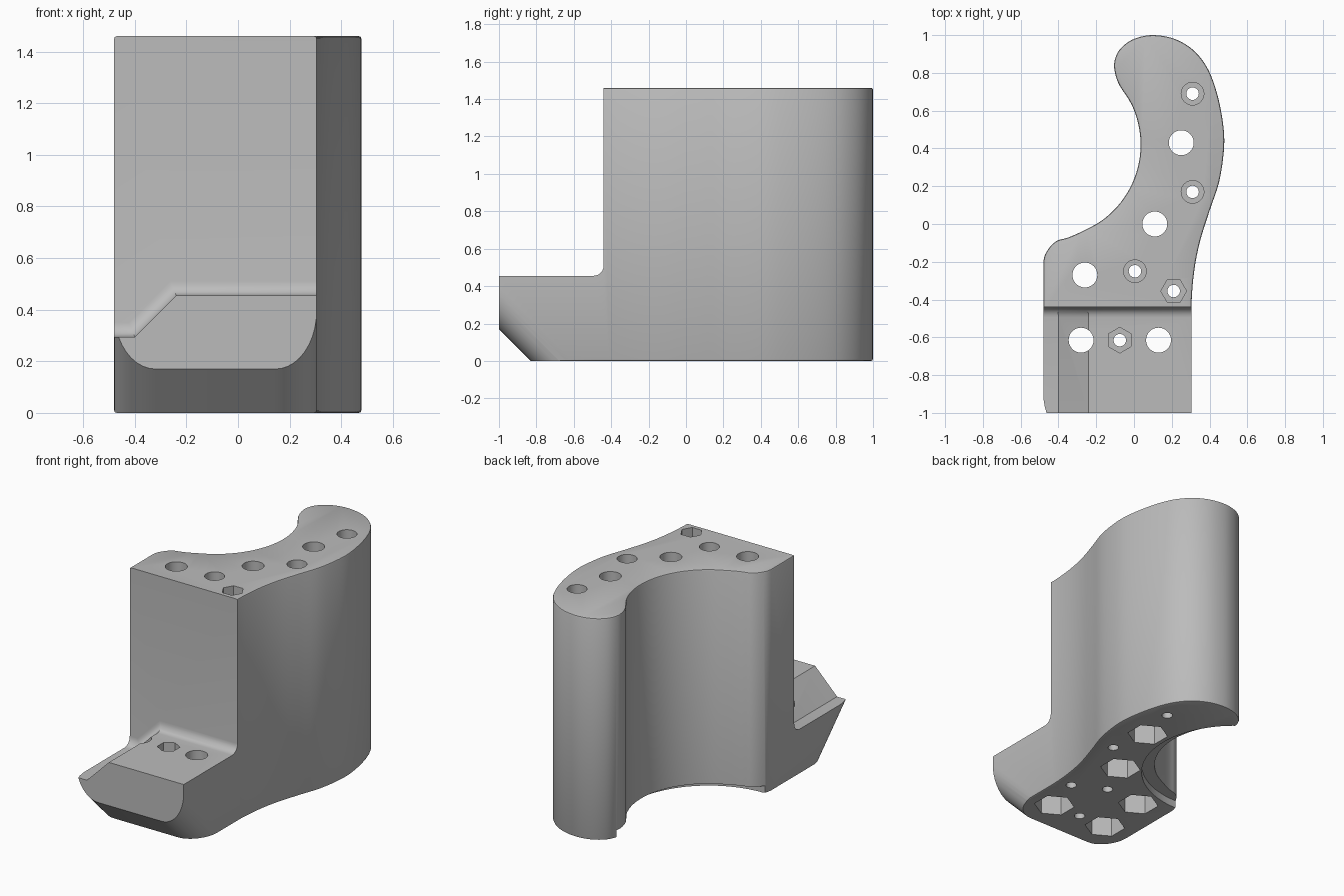
import bpy, bmesh, math
from mathutils import Vector

if "Cube" in bpy.data.objects:
    bpy.data.objects.remove(bpy.data.objects["Cube"], do_unlink=True)

grey = bpy.data.materials.new("plain grey")
grey.use_nodes = True
grey.diffuse_color = (0.5, 0.5, 0.5, 1)
grey.node_tree.nodes["Principled BSDF"].inputs["Base Color"].default_value = (0.5, 0.5, 0.5, 1)

X, Y, Z = Vector((1, 0, 0)), Vector((0, 1, 0)), Vector((0, 0, 1))
LEFT, RIGHT, FRONT, WALL, TOP = -0.48, 0.305, -1.0, -0.44, 1.46


def prism(name, pts, origin, u, v, sweep, pick=None, bevel=0.0, segments=2):
    """Sweep a flat outline; optionally round the edges chosen by pick."""
    bm = bmesh.new()
    face = bm.faces.new([bm.verts.new(origin + u * a + v * b) for a, b in pts])
    ext = bmesh.ops.extrude_face_region(bm, geom=[face])
    bmesh.ops.translate(bm, vec=sweep, verts=[g for g in ext["geom"] if isinstance(g, bmesh.types.BMVert)])
    bmesh.ops.recalc_face_normals(bm, faces=bm.faces)
    if pick:
        edges = [e for e in bm.edges if pick(e.verts[0].co, e.verts[1].co)]
        bmesh.ops.bevel(bm, geom=edges, offset=bevel, segments=segments, profile=0.5, affect='EDGES')
    mesh = bpy.data.meshes.new(name)
    bm.to_mesh(mesh)
    bm.free()
    mesh.materials.append(grey)
    ob = bpy.data.objects.new(name, mesh)
    bpy.context.collection.objects.link(ob)
    return ob


def arc(cx, cy, r, start, end, n):
    return [(cx + r * math.cos(math.radians(start + (end - start) * i / n)),
             cy + r * math.sin(math.radians(start + (end - start) * i / n))) for i in range(n + 1)]


def smooth(points, steps=4):
    """Catmull-Rom curve through the inner points."""
    out = []
    for i in range(1, len(points) - 2):
        a, b, c, d = (Vector(p) for p in points[i - 1:i + 3])
        for k in range(steps):
            t = k / steps
            out.append(tuple(0.5 * (2 * b + (c - a) * t + (2 * a - 5 * b + 4 * c - d) * t ** 2
                                    + (3 * b - a - 3 * c + d) * t ** 3)))
    return out + [points[-2]]


def cut(tool):
    mod = body.modifiers.new("cut", 'BOOLEAN')
    mod.operation, mod.solver, mod.object = 'DIFFERENCE', 'EXACT', tool
    bpy.context.view_layer.objects.active = body
    bpy.ops.object.modifier_apply(modifier=mod.name)
    bpy.data.objects.remove(tool, do_unlink=True)


def drill(x, y, r, z0, z1, sides=32, turn=0):
    cut(prism("drill", arc(x, y, r, turn, turn + 360, sides)[:-1], Z * z0, X, Y, Z * (z1 - z0)))


# Curved block: hollow inner side, rounded tip and bulging outer side
hollow = (-0.46, 0.42)
curve = [(LEFT, -0.35), (LEFT, -0.2), (-0.455, -0.135), (-0.41, -0.09), (-0.35, -0.072)]
curve += arc(*hollow, 0.495, -68, 39, 8)
curve += [(-0.098, 0.79), (-0.105, 0.85), (-0.085, 0.91), (-0.04, 0.957), (0.02, 0.987), (0.1, 1.0),
          (0.2, 0.985), (0.29, 0.94), (0.36, 0.87), (0.41, 0.78), (0.45, 0.65), (0.475, 0.5),
          (0.475, 0.38), (0.45, 0.22), (0.4, 0.07), (0.35, -0.09), (0.32, -0.24), (RIGHT, -0.41),
          (RIGHT, -0.6)]
outline = [(RIGHT, FRONT), (LEFT, FRONT)] + smooth(curve)
body = prism("curved_block", outline, Vector(), X, Y, Z * TOP,
             lambda a, b: abs(a.z - b.z) < 1e-5, 0.01)

# Front step with a sloped left side and a rounded foot at the wall
step = [(-0.8, 0.295), (-0.4, 0.295), (-0.24, 0.455), (0.8, 0.455), (0.8, 2), (-0.8, 2)]
cut(prism("step_cutter", step, Y * -1.5, X, Z, Y * (WALL + 1.5),
          lambda a, b: min(a.y, b.y) > WALL - 0.01 and max(a.z, b.z) < 1, 0.055, 6))

# Slanted underside of the nose with rounded corners
r = 0.16
under = arc(LEFT + r, r, r, 180, 270, 10) + arc(RIGHT - r, r, r, 270, 360, 10)
under += [(0.8, r), (0.8, -0.6), (-0.8, -0.6), (-0.8, r)]
slant, inward = Vector((0, 1, -1)).normalized(), Vector((0, 1, 1)).normalized()
cut(prism("nose_cutter", under, Vector((0, -0.83, 0)) - slant * 1.5, X, inward, slant * 3))

# Shallow rebate under the hollow
drill(*hollow, 0.575, -0.1, 0.05, 96)

# Wide bolt holes with hexagonal nut pockets below
for x, y in [(-0.26, -0.27), (0.11, 0), (0.25, 0.43), (-0.28, -0.615), (0.13, -0.615)]:
    drill(x, y, 0.066, -0.1, 2)
    drill(x, y, 0.125, -0.1, 0.2, 6, 30)

# Narrow screw holes with round or hexagonal head pockets above
for x, y, surface, sides, turn in [(0.31, 0.69, TOP, 32, 0), (0.31, 0.17, TOP, 32, 0),
                                   (0.005, -0.25, TOP, 32, 0), (0.21, -0.355, TOP, 6, 0),
                                   (-0.075, -0.615, 0.455, 6, 30)]:
    drill(x, y, 0.033, -0.1, 2)
    drill(x, y, 0.068 if sides == 6 else 0.06, surface - 0.1, 2, sides, turn)

# Smooth curved walls, keep corners crisp
bpy.ops.object.select_all(action='DESELECT')
body.select_set(True)
bpy.context.view_layer.objects.active = body
bpy.ops.object.shade_smooth_by_angle(angle=math.radians(30))
